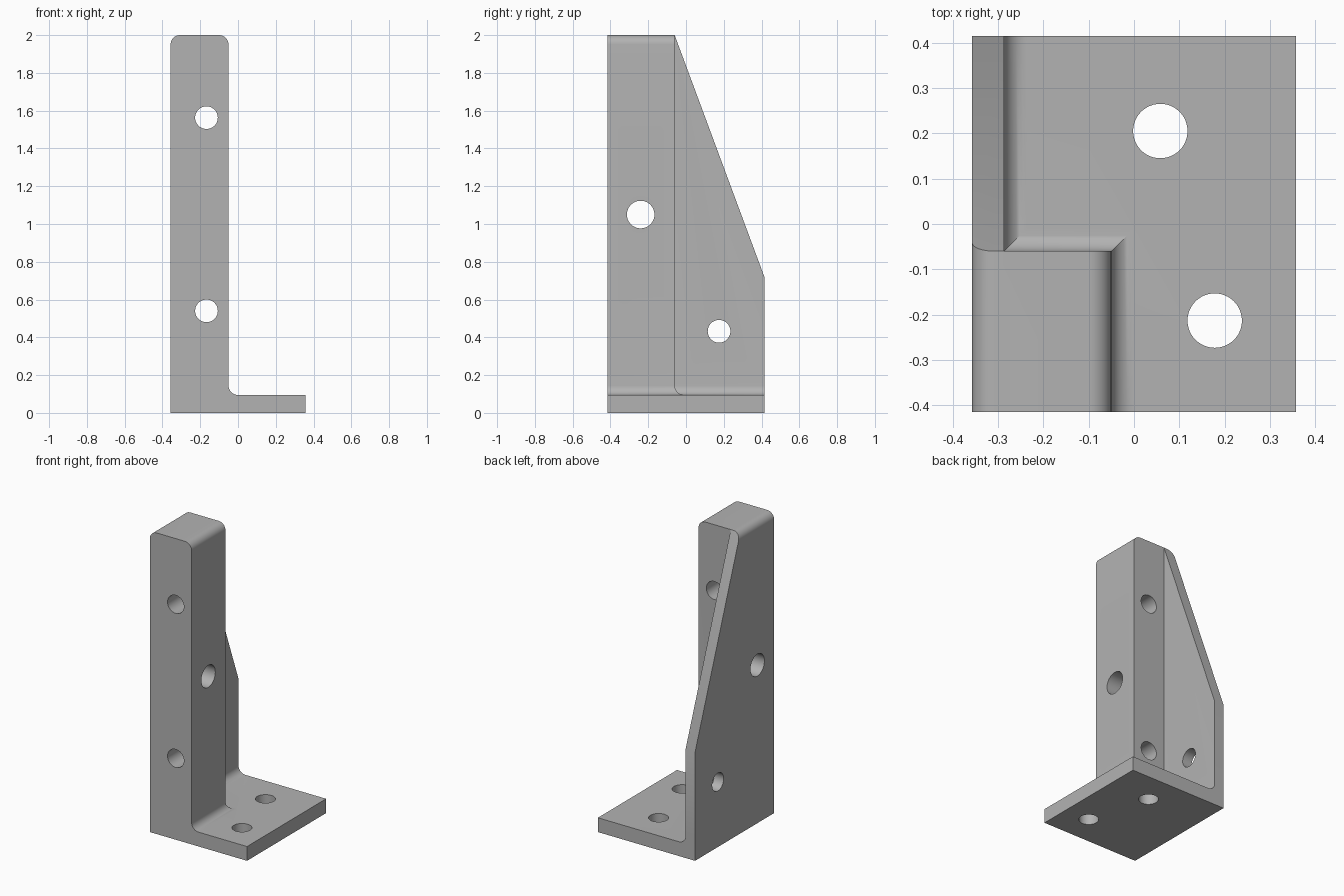
import bpy, bmesh, math
from mathutils import Matrix, Vector

if "Cube" in bpy.data.objects:
    bpy.data.objects.remove(bpy.data.objects["Cube"])

# Main dimensions
X, Y, TOP = 0.357, 0.415, 2.0          # half width, half depth, height
BASE, FILLET = 0.095, 0.05             # plate thickness, corner radius
POST_X, POST_Y, WEB_X = -0.05, -0.06, -0.287
STEPS = 10

grey = bpy.data.materials.new("grey metal")
grey.use_nodes = True
colour = (0.45, 0.45, 0.45, 1)
grey.diffuse_color = colour
grey.node_tree.nodes["Principled BSDF"].inputs["Base Color"].default_value = colour


def make_object(name, bm):
    bmesh.ops.recalc_face_normals(bm, faces=bm.faces)
    mesh = bpy.data.meshes.new(name)
    bm.to_mesh(mesh)
    bm.free()
    mesh.materials.append(grey)
    obj = bpy.data.objects.new(name, mesh)
    bpy.context.collection.objects.link(obj)
    return obj


def loft(rings):
    bm = bmesh.new()
    loops = [[bm.verts.new(p) for p in ring] for ring in rings]
    for low, high in zip(loops, loops[1:]):
        for i in range(len(low)):
            j = (i + 1) % len(low)
            bm.faces.new((low[i], low[j], high[j], high[i]))
    bm.faces.new(loops[0][::-1])
    bm.faces.new(loops[-1])
    return bm


def combine(target, other, operation):
    mod = target.modifiers.new(operation, "BOOLEAN")
    mod.operation, mod.solver, mod.object = operation, "EXACT", other
    bpy.context.view_layer.objects.active = target
    bpy.ops.object.modifier_apply(modifier=mod.name)
    bpy.data.objects.remove(other)


def plan(z, d):
    # L-shaped section of post and web, grown outwards by d
    return [(-X, -Y, z), (POST_X + d, -Y, z), (POST_X + d, POST_Y + d, z),
            (WEB_X + d, POST_Y + d, z), (WEB_X + d, Y, z), (-X, Y, z)]


# Post and web, with a concave fillet flaring into the base plate
rings = [plan(0, FILLET)]
for k in range(STEPS + 1):
    a = math.pi / 2 * k / STEPS
    rings.append(plan(BASE + FILLET * (1 - math.cos(a)), FILLET * (1 - math.sin(a))))
rings.append(plan(TOP, 0))
bm = loft(rings)

# Rounded long edges along the top
edges = [e for e in bm.edges
         if all(v.co.z > TOP - 0.001 for v in e.verts)
         and abs(e.verts[0].co.x - e.verts[1].co.x) < 0.001
         and (abs(e.verts[0].co.x + X) < 0.001 or abs(e.verts[0].co.x - POST_X) < 0.001)]
bmesh.ops.bevel(bm, geom=edges, offset=FILLET, segments=STEPS, profile=0.5, affect="EDGES")
bracket = make_object("bracket", bm)

# Sloping back edge of the web
start, end = Vector((0, POST_Y, TOP)), Vector((0, Y, 0.72))
run = end - start
a, b = start - run * 0.2, end + run * 0.2
out = Vector((0, 1, 1))
side = [a, b, b + out, a + out]
wedge = loft([[p + Vector((x, 0, 0)) for p in side] for x in (-0.5, WEB_X + 0.02)])
combine(bracket, make_object("slope_cutter", wedge), "DIFFERENCE")

# Base plate
plate = loft([[(-X, -Y, z), (X, -Y, z), (X, Y, z), (-X, Y, z)] for z in (0, BASE)])
combine(bracket, make_object("base_plate", plate), "UNION")

# Bolt holes: centre, drilling axis, radius
holes = [((-0.167, -0.24, 1.563), "Y", 0.06), ((-0.167, -0.24, 0.54), "Y", 0.06),
         ((-0.2, -0.24, 1.05), "X", 0.073), ((-0.3, 0.175, 0.432), "X", 0.06),
         ((0.058, 0.205, 0.05), "Z", 0.06), ((0.178, -0.213, 0.05), "Z", 0.06)]
turn = {"X": Matrix.Rotation(math.pi / 2, 4, "Y"),
        "Y": Matrix.Rotation(math.pi / 2, 4, "X"), "Z": Matrix()}
for centre, axis, radius in holes:
    bm = bmesh.new()
    bmesh.ops.create_cone(bm, cap_ends=True, segments=48, radius1=radius, radius2=radius,
                          depth=0.6, matrix=Matrix.Translation(centre) @ turn[axis])
    combine(bracket, make_object("hole_cutter", bm), "DIFFERENCE")

# Smooth fillets and holes, crisp edges elsewhere
bpy.ops.object.select_all(action="DESELECT")
bracket.select_set(True)
bpy.context.view_layer.objects.active = bracket
bpy.ops.object.shade_smooth_by_angle(angle=math.radians(30))
